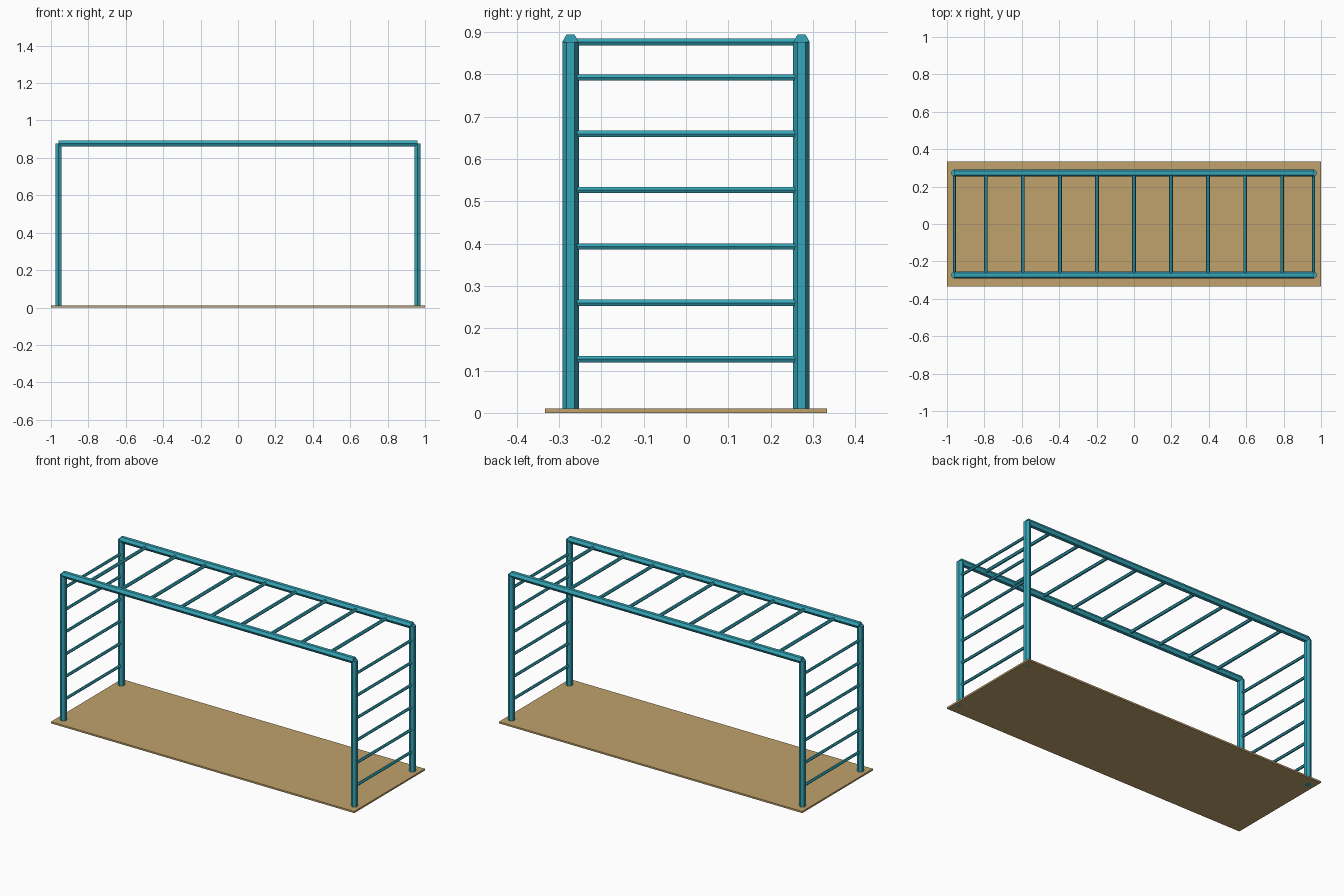
import bpy, bmesh
from math import pi
from mathutils import Matrix

if "Cube" in bpy.data.objects:
    bpy.data.objects.remove(bpy.data.objects["Cube"])


def material(name, color):
    m = bpy.data.materials.new(name)
    m.diffuse_color = (*color, 1)
    m.use_nodes = True
    m.node_tree.nodes["Principled BSDF"].inputs["Base Color"].default_value = m.diffuse_color
    return m


TEAL = material("teal_paint", (0.035, 0.38, 0.48))
SAND = material("sand", (0.53, 0.36, 0.15))

ROT = {
    "x": Matrix.Rotation(pi / 2, 4, "Y"),
    "y": Matrix.Rotation(pi / 2, 4, "X") @ Matrix.Rotation(pi / 6, 4, "Z"),
    "z": Matrix.Identity(4),
}


def finish(name, bm, mat):
    mesh = bpy.data.meshes.new(name)
    bm.to_mesh(mesh)
    bm.free()
    mesh.materials.append(mat)
    obj = bpy.data.objects.new(name, mesh)
    bpy.context.collection.objects.link(obj)
    return obj


def bar(name, axis, center, length, radius):
    """Six-sided bar centred on a point and running along one axis."""
    bm = bmesh.new()
    bmesh.ops.create_cone(bm, cap_ends=True, segments=6, radius1=radius,
                          radius2=radius, depth=length,
                          matrix=Matrix.Translation(center) @ ROT[axis])
    return finish(name, bm, TEAL)


POST_X, POST_Y, TOP_Z, R = 0.96, 0.273, 0.877, 0.0195

# Ground slab
bm = bmesh.new()
bmesh.ops.create_cube(bm, size=1, matrix=Matrix.Translation((0, 0, 0.005))
                      @ Matrix.Diagonal((2, 0.666, 0.01, 1)))
finish("ground_slab", bm, SAND)

# Corner posts and long top rails
for y, side in ((-POST_Y, "front"), (POST_Y, "back")):
    for x, end in ((-POST_X, "left"), (POST_X, "right")):
        bar(f"{side}_{end}_post", "z", (x, y, TOP_Z / 2), TOP_Z, R)
    bar(f"{side}_top_rail", "x", (0, y, TOP_Z), 2 * POST_X, R)

# Overhead rungs
for i in range(9):
    bar(f"overhead_rung_{i + 1}", "y", ((i - 4) * 0.198, 0, TOP_Z),
        2 * POST_Y, 0.0098)

# Ladder rungs at both ends
for x, end in ((-POST_X, "left"), (POST_X, "right")):
    for i in range(6):
        bar(f"{end}_ladder_rung_{i + 1}", "y", (x, 0, 0.127 + i * 0.1332),
            2 * POST_Y, 0.0085)
